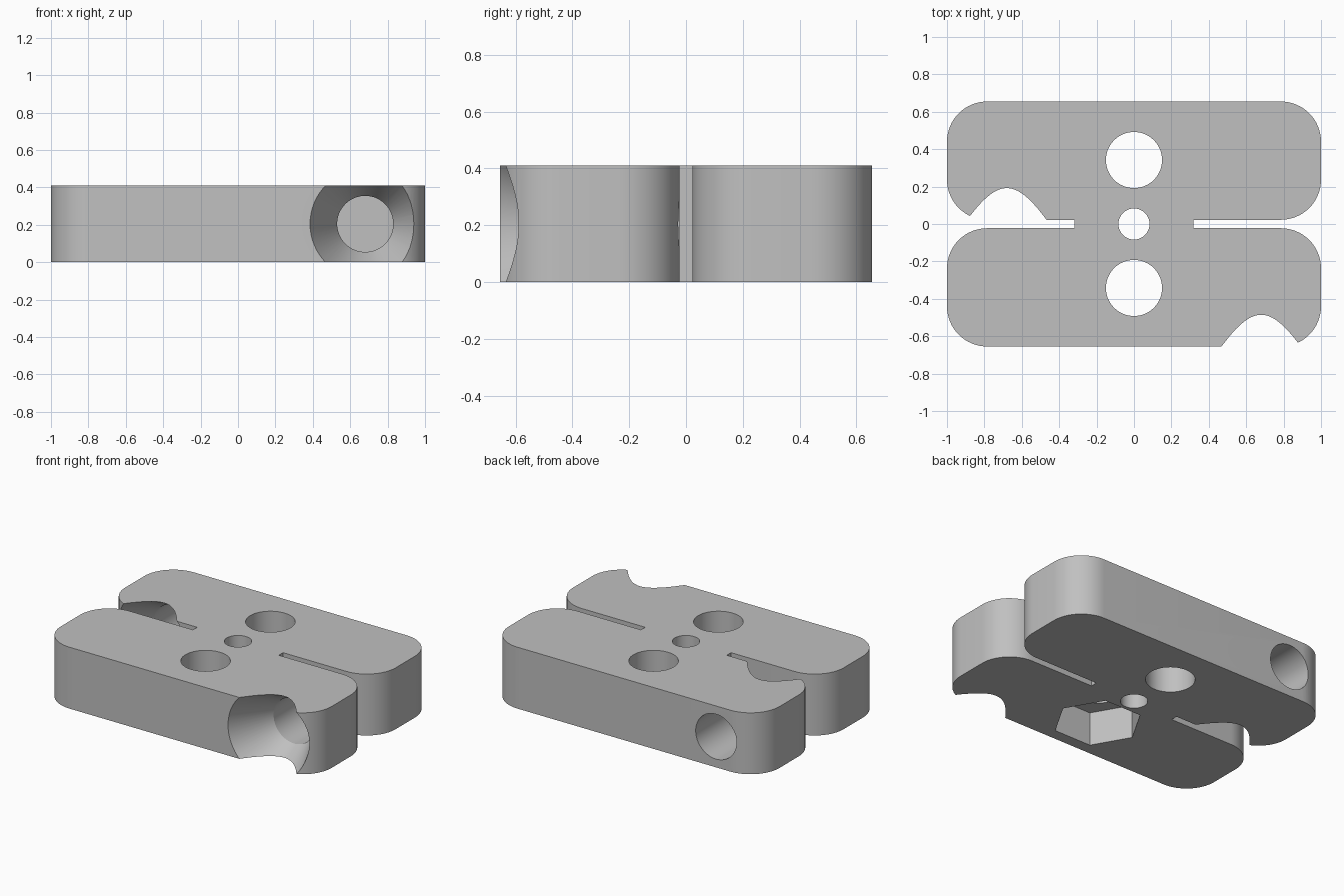
import bpy
import bmesh
from math import cos, sin, pi, radians
from mathutils import Matrix

if "Cube" in bpy.data.objects:
    bpy.data.objects.remove(bpy.data.objects["Cube"], do_unlink=True)

WIDTH, DEPTH, HEIGHT = 1.0, 0.655, 0.41   # half width, half depth, full height
SLOT = 0.0225                             # half width of the side slots
BRIDGE = 0.317                            # half width of the joining bridge
CORNER = 0.215
HOLE_Y = 0.342

grey = bpy.data.materials.new("plain_grey")
grey.use_nodes = True
colour = (0.53, 0.53, 0.53, 1)
grey.diffuse_color = colour
grey.node_tree.nodes["Principled BSDF"].inputs["Base Color"].default_value = colour


def make_object(name, bm):
    bmesh.ops.recalc_face_normals(bm, faces=bm.faces)
    mesh = bpy.data.meshes.new(name)
    bm.to_mesh(mesh)
    bm.free()
    mesh.materials.append(grey)
    obj = bpy.data.objects.new(name, mesh)
    bpy.context.collection.objects.link(obj)
    return obj


def arc(cx, cy, start, steps=16):
    """Quarter circle of the corner radius."""
    angles = [start + pi / 2 * i / steps for i in range(steps + 1)]
    return [(cx + CORNER * cos(a), cy + CORNER * sin(a)) for a in angles]


def prism(name, x, y, radius, z0, z1, sides=64):
    """Upright cylinder or hexagon cutter."""
    bm = bmesh.new()
    ring = [bm.verts.new((x + radius * cos(2 * pi * i / sides),
                          y + radius * sin(2 * pi * i / sides), z0))
            for i in range(sides)]
    base = bm.faces.new(ring)
    top = bmesh.ops.extrude_face_region(bm, geom=[base])["geom"]
    bmesh.ops.translate(bm, vec=(0, 0, z1 - z0),
                        verts=[v for v in top if isinstance(v, bmesh.types.BMVert)])
    return make_object(name, bm)


def countersunk_bore(name, x, mouth_y):
    """Cutter along y: a cone at the mouth leading to a straight hole."""
    bm = bmesh.new()
    slope, mouth, hole = 0.53, 0.295, 0.15
    profile = [(-SLOT, mouth + slope * SLOT), ((mouth - hole) / slope, hole),
               (DEPTH, hole)]
    sides, rings = 64, []
    for y, r in profile:
        rings.append([bm.verts.new((x + r * cos(2 * pi * i / sides), mouth_y + y,
                                    HEIGHT / 2 + r * sin(2 * pi * i / sides)))
                      for i in range(sides)])
    for a, b in zip(rings, rings[1:]):
        for i in range(sides):
            j = (i + 1) % sides
            bm.faces.new((a[i], a[j], b[j], b[i]))
    bm.faces.new(rings[0])
    bm.faces.new(rings[-1])
    return make_object(name, bm)


# Plate: two rounded blocks joined by a bridge, one quarter outline mirrored
quarter = [(BRIDGE, SLOT)]
quarter += arc(WIDTH - CORNER, SLOT + CORNER, -pi / 2)
quarter += arc(WIDTH - CORNER, DEPTH - CORNER, 0)
half = quarter + [(-x, y) for x, y in reversed(quarter)]
outline = half + [(x, -y) for x, y in reversed(half)]
bm = bmesh.new()
base = bm.faces.new([bm.verts.new((x, y, 0)) for x, y in outline])
top = bmesh.ops.extrude_face_region(bm, geom=[base])["geom"]
bmesh.ops.translate(bm, vec=(0, 0, HEIGHT),
                    verts=[v for v in top if isinstance(v, bmesh.types.BMVert)])
plate = make_object("clamp_plate", bm)

# Upright holes, nut pocket underneath and the two cross bores
cutters = [
    prism("centre_hole", 0, 0, 0.083, -0.1, HEIGHT + 0.1),
    prism("front_hole", 0, -HOLE_Y, 0.15, -0.1, HEIGHT + 0.1),
    prism("back_hole", 0, HOLE_Y, 0.15, -0.1, HEIGHT + 0.1),
    prism("nut_pocket", 0, -HOLE_Y, 0.273, -0.1, 0.225, sides=6),
    countersunk_bore("front_bore", 0.68, -DEPTH),
    countersunk_bore("back_bore", -0.68, SLOT),
]
for cutter in cutters:
    cutter.hide_render = True
    cut = plate.modifiers.new(cutter.name, "BOOLEAN")
    cut.operation = "DIFFERENCE"
    cut.solver = "EXACT"
    cut.object = cutter

# Apply the cuts and remove the cutters
graph = bpy.context.evaluated_depsgraph_get()
result = bpy.data.meshes.new_from_object(plate.evaluated_get(graph))
plate.modifiers.clear()
plate.data = result
for cutter in cutters:
    bpy.data.objects.remove(cutter, do_unlink=True)

# Smooth the round walls, keep the rims sharp
for obj in bpy.context.selected_objects:
    obj.select_set(False)
plate.select_set(True)
bpy.context.view_layer.objects.active = plate
bpy.ops.object.shade_smooth_by_angle(angle=radians(25))
